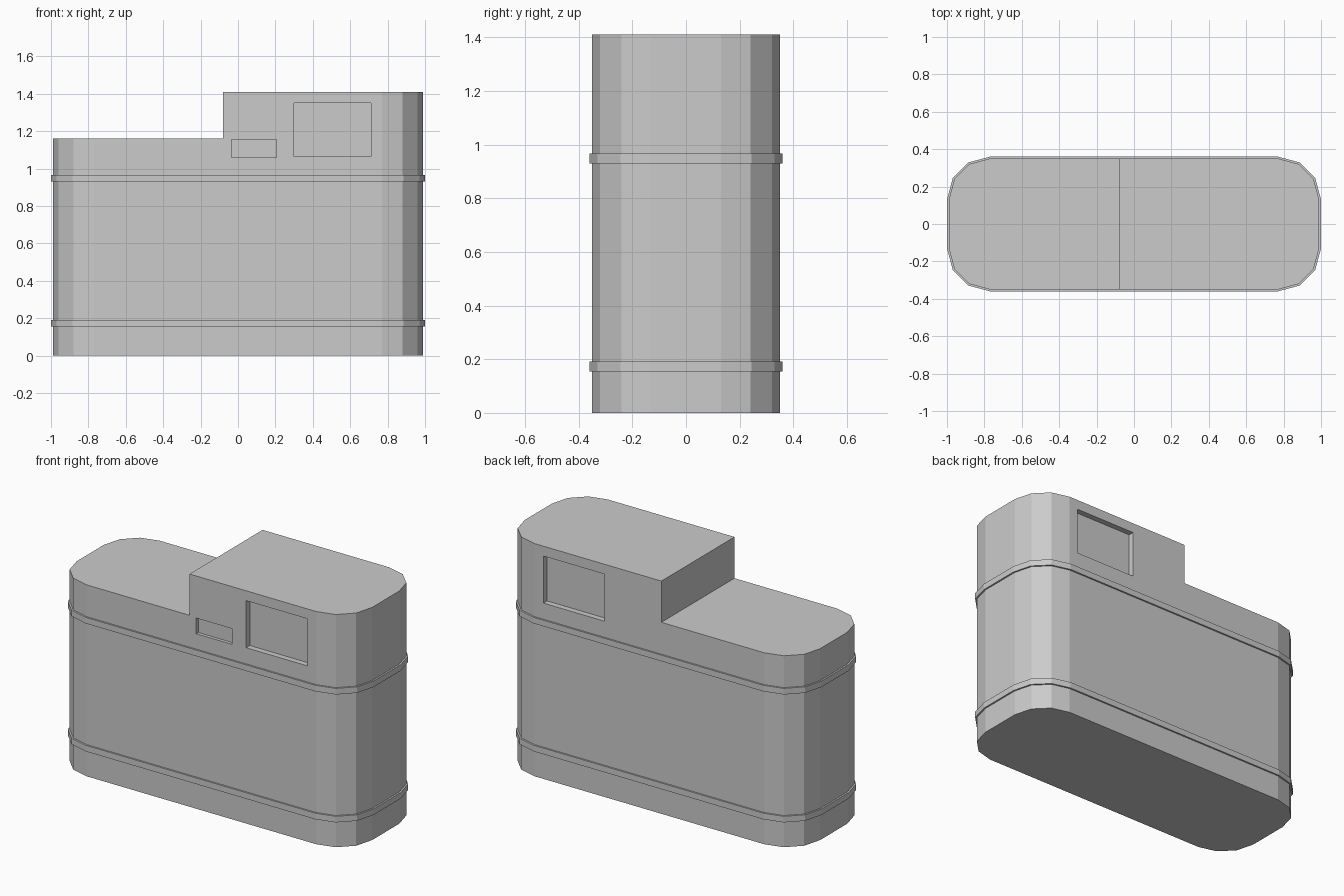
import bpy
import bmesh
from math import sin, cos, pi

cube = bpy.data.objects.get("Cube")
if cube:
    bpy.data.objects.remove(cube, do_unlink=True)

grey = bpy.data.materials.new("plain_grey")
grey.use_nodes = True
grey.diffuse_color = (0.6, 0.6, 0.6, 1)
grey.node_tree.nodes["Principled BSDF"].inputs["Base Color"].default_value = (0.6, 0.6, 0.6, 1)

CORNER_X, CORNER_Y = 0.77, 0.13
BODY_RADIUS, BAND_RADIUS = 0.22, 0.23
SEGMENTS = 3
TOP, STEP_Z, STEP_X = 1.41, 1.16, -0.08


def outline(radius):
    """Rounded rectangle with faceted corners, counter-clockwise."""
    points = []
    for quarter, (sx, sy) in enumerate([(1, 1), (-1, 1), (-1, -1), (1, -1)]):
        for i in range(SEGMENTS + 1):
            a = (quarter + i / SEGMENTS) * pi / 2
            points.append((sx * CORNER_X + radius * cos(a), sy * CORNER_Y + radius * sin(a)))
    return points


def finish(bm, name):
    bmesh.ops.recalc_face_normals(bm, faces=bm.faces)
    mesh = bpy.data.meshes.new(name)
    bm.to_mesh(mesh)
    bm.free()
    mesh.materials.append(grey)
    obj = bpy.data.objects.new(name, mesh)
    bpy.context.collection.objects.link(obj)
    return obj


def prism(name, radius, z0, z1):
    bm = bmesh.new()
    base = bm.faces.new([bm.verts.new((x, y, z0)) for x, y in outline(radius)])
    top = bmesh.ops.extrude_face_region(bm, geom=[base], use_keep_orig=True)["geom"]
    verts = [v for v in top if isinstance(v, bmesh.types.BMVert)]
    bmesh.ops.translate(bm, verts=verts, vec=(0, 0, z1 - z0))
    return finish(bm, name)


def ring(name, inner, outer, z0, z1):
    """Closed band with a rectangular cross-section."""
    bm = bmesh.new()
    section = [(inner, z0), (outer, z0), (outer, z1), (inner, z1)]
    loops = [[bm.verts.new((x, y, z)) for x, y in outline(r)] for r, z in section]
    count = len(loops[0])
    for a, b in zip(loops, loops[1:] + loops[:1]):
        for i in range(count):
            j = (i + 1) % count
            bm.faces.new((a[i], a[j], b[j], b[i]))
    return finish(bm, name)


def cut(target, low, high):
    """Subtract an axis-aligned box from the target."""
    bm = bmesh.new()
    bmesh.ops.create_cube(bm, size=1)
    for v in bm.verts:
        v.co = [(l + h) / 2 + c * (h - l) for c, l, h in zip(v.co, low, high)]
    cutter = finish(bm, "cutter")
    cutter.hide_render = True
    mod = target.modifiers.new("cut", 'BOOLEAN')
    mod.operation = 'DIFFERENCE'
    mod.solver = 'EXACT'
    mod.object = cutter
    bpy.context.view_layer.objects.active = target
    bpy.ops.object.modifier_apply(modifier=mod.name)
    bpy.data.objects.remove(cutter, do_unlink=True)


# Main body with the lowered right half
body = prism("body", BODY_RADIUS, 0, TOP)
cut(body, (-2, -1, STEP_Z), (STEP_X, 1, 2))

# Large recessed panels on front and back
face_y = CORNER_Y + BODY_RADIUS
depth = 0.035
cut(body, (0.3, -1, 1.065), (0.71, depth - face_y, 1.35))
cut(body, (0.3, face_y - depth, 1.065), (0.71, 1, 1.35))

# Small recessed slot on the front
cut(body, (-0.035, -1, 1.06), (0.205, 0.02 - face_y, 1.155))

# Raised bands around the body
for name, z in (("lower_band", 0.155), ("upper_band", 0.93)):
    ring(name, BODY_RADIUS - 0.01, BAND_RADIUS, z, z + 0.037)
